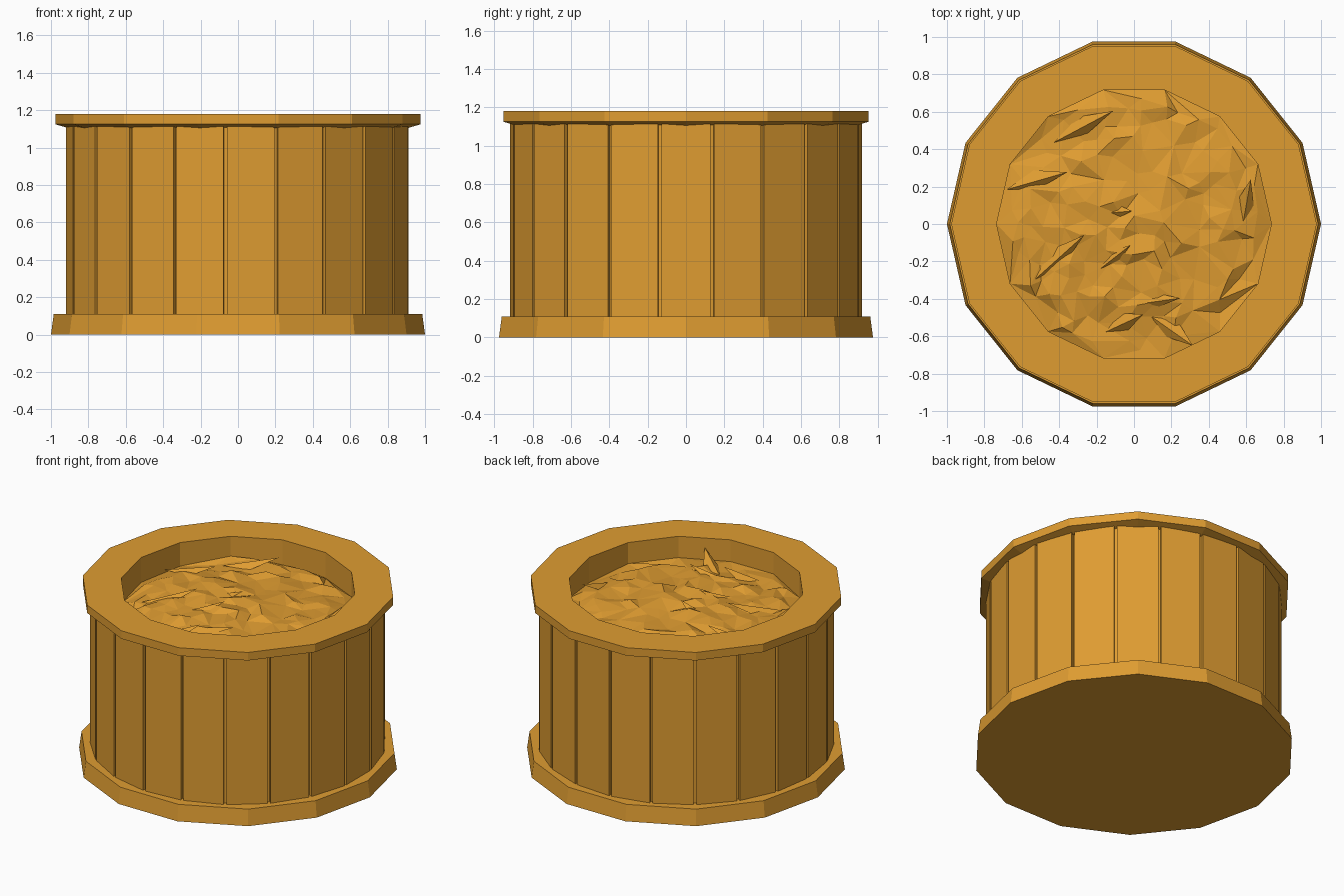
import bpy, bmesh, random
from math import cos, sin, tau, radians
from mathutils import Vector
from mathutils.geometry import delaunay_2d_cdt

cube = bpy.data.objects.get("Cube")
if cube:
    bpy.data.objects.remove(cube, do_unlink=True)
random.seed(7)

SIDES = 14
PLANKS = 21
HOLE = 0.735

wood = bpy.data.materials.new("golden wood")
wood.use_nodes = True
colour = (0.74, 0.335, 0.031, 1)
wood.diffuse_color = colour
bsdf = wood.node_tree.nodes["Principled BSDF"]
bsdf.inputs["Base Color"].default_value = colour
bsdf.inputs["Roughness"].default_value = 0.9


def polar(r, angle, z=0.0):
    return Vector((r * cos(angle), r * sin(angle), z))


def finish(name, bm, recalc=True):
    if recalc:
        bmesh.ops.recalc_face_normals(bm, faces=bm.faces)
    mesh = bpy.data.meshes.new(name)
    bm.to_mesh(mesh)
    bm.free()
    mesh.materials.append(wood)
    obj = bpy.data.objects.new(name, mesh)
    bpy.context.collection.objects.link(obj)
    return obj


def bridge(bm, low, high):
    n = len(low)
    for i in range(n):
        j = (i + 1) % n
        bm.faces.new((low[i], low[j], high[j], high[i]))


def turned(name, profile, ring=False):
    """Many-sided solid from (radius, height) pairs, capped or closed as a ring."""
    bm = bmesh.new()
    loops = [[bm.verts.new(polar(r, tau * i / SIDES, z)) for i in range(SIDES)]
             for r, z in profile]
    for low, high in zip(loops, loops[1:]):
        bridge(bm, low, high)
    if ring:
        bridge(bm, loops[-1], loops[0])
    else:
        bm.faces.new(loops[0])
        bm.faces.new(loops[-1])
    return finish(name, bm)


# Base plinth and overhanging top rim
turned("base", [(1.0, 0), (0.985, 0.11)])
turned("top_rim", [(HOLE, 0.97), (HOLE, 1.18), (0.977, 1.18), (0.977, 1.125),
                   (0.91, 1.105), (0.86, 1.105)], ring=True)

# Plank wall: flat staves separated by narrow grooves
bm = bmesh.new()
step = tau / PLANKS
gap = 0.010
outline = []
for k in range(PLANKS):
    start, end = (k - 0.5) * step + gap, (k + 0.5) * step - gap
    outline += [(0.895, start), (0.92, start), (0.92, end), (0.895, end)]
bottom = [bm.verts.new(polar(r, a, 0.1)) for r, a in outline]
top = [bm.verts.new(polar(r, a, 1.112)) for r, a in outline]
bridge(bm, bottom, top)
bm.faces.new(bottom)
finish("plank_wall", bm)

# Rough contents: scattered points, triangulated and raised unevenly
points = [polar(HOLE, tau * i / SIDES).xy for i in range(SIDES)]
while len(points) < 170:
    p = Vector((random.uniform(-0.7, 0.7), random.uniform(-0.7, 0.7)))
    if p.length < 0.68 and all((p - q).length > 0.06 for q in points):
        points.append(p)
flat, _, tris, *_ = delaunay_2d_cdt(points, [], [], 0, 1e-5)
bm = bmesh.new()
verts = []
for p in flat:
    dome = 1.085 - 0.06 * (p.length / HOLE) ** 2
    verts.append(bm.verts.new((p.x, p.y, dome + random.uniform(-0.022, 0.022))))
for tri in tris:
    face = bm.faces.new([verts[i] for i in tri])
    face.normal_update()
    if face.normal.z < 0:
        face.normal_flip()
finish("rough_contents", bm, recalc=False)

# Jagged shards lying in the contents: x, y, length, heading
shards = [(-0.52, 0.23, 0.34, 16), (-0.12, 0.06, 0.22, 5), (-0.40, -0.18, 0.36, 42),
          (-0.13, -0.20, 0.28, 38), (0.08, -0.42, 0.34, 8), (0.20, -0.57, 0.28, -35),
          (-0.27, 0.52, 0.36, 28), (0.60, 0.10, 0.28, 80), (-0.05, -0.53, 0.22, 25)]
bm = bmesh.new()
for x, y, length, heading in shards:
    centre = Vector((x, y, 1.04))
    along = polar(length / 2, radians(heading))
    across = polar(0.06, radians(heading + 90))
    tail = bm.verts.new(centre - along)
    left = bm.verts.new(centre + across)
    right = bm.verts.new(centre - across * 0.7)
    tip = bm.verts.new(centre + along + Vector((0, 0, 0.075)))
    for corners in ((tail, left, right), (tail, left, tip), (left, right, tip), (right, tail, tip)):
        bm.faces.new(corners)
finish("jagged_shards", bm)
